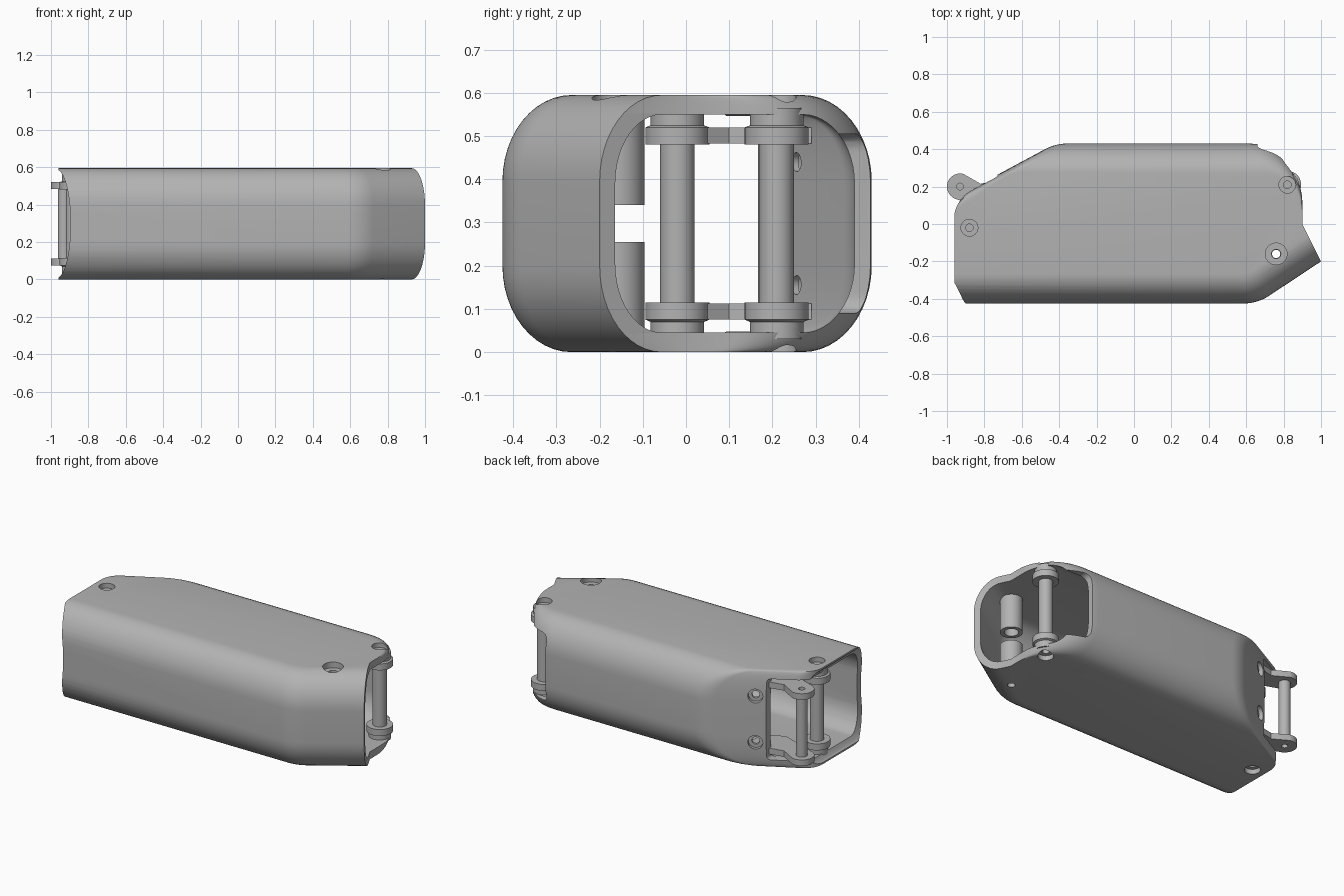
import bpy, bmesh, math
from mathutils import Vector, Matrix

cube = bpy.data.objects.get("Cube")
if cube:
    bpy.data.objects.remove(cube)

H = 0.595
grey = bpy.data.materials.new("plain grey")
grey.use_nodes = True
COLOR = (0.45, 0.45, 0.45, 1)
grey.diffuse_color = COLOR
grey.node_tree.nodes["Principled BSDF"].inputs["Base Color"].default_value = COLOR


def finish(name, bm):
    bmesh.ops.recalc_face_normals(bm, faces=bm.faces)
    mesh = bpy.data.meshes.new(name)
    bm.to_mesh(mesh)
    bm.free()
    mesh.materials.append(grey)
    obj = bpy.data.objects.new(name, mesh)
    bpy.context.collection.objects.link(obj)
    return obj


def activate(obj):
    bpy.ops.object.select_all(action='DESELECT')
    obj.select_set(True)
    bpy.context.view_layer.objects.active = obj


def smooth(obj):
    activate(obj)
    bpy.ops.object.shade_smooth_by_angle(angle=math.radians(32))


def cut(obj, cutter):
    activate(obj)
    mod = obj.modifiers.new("cut", 'BOOLEAN')
    mod.operation = 'DIFFERENCE'
    mod.solver = 'EXACT'
    mod.object = cutter
    bpy.ops.object.modifier_apply(modifier=mod.name)
    bpy.data.objects.remove(cutter)


# Plan corners: x, y, corner radius, how far the next wall leans in, open end
PLAN = [(-.96, -.425, 0, 1, False), (.66, -.425, .25, 1, False),
        (1.0, -.2, 0, 0, True), (.9, 0, 0, 0, True),
        (.9, .43, .28, 1, False), (-.42, .43, .25, .15, False),
        (-.96, .14, .2, 0, True)]


def ring(inset, wall, through):
    """Plan outline with every wall moved inward and its corners rounded."""
    n = len(PLAN)
    lines = []
    for i, (x, y, r, lean, is_end) in enumerate(PLAN):
        p, q = Vector((x, y)), Vector(PLAN[(i + 1) % n][:2])
        d = (q - p).normalized()
        move = -through if is_end else wall + inset * lean
        lines.append((p + Vector((-d.y, d.x)) * move, d))
    points = []
    for i in range(n):
        (a, d), (b, e) = lines[i - 1], lines[i]
        cross = d.x * e.y - d.y * e.x
        diff = b - a
        corner = a + d * ((diff.x * e.y - diff.y * e.x) / cross)
        r = PLAN[i][2]
        if r == 0 or (through and (PLAN[i][4] or PLAN[i - 1][4])):
            points.append(corner)
            continue
        r = max(r - wall - inset * .5, .02)
        turn = math.atan2(cross, d.dot(e))
        start = corner - d * (r * math.tan(turn / 2))
        centre = start + Vector((-d.y, d.x)) * r
        for k in range(13):
            points.append(centre + Matrix.Rotation(turn * k / 12, 2) @ (start - centre))
    return points


def body(name, low, high, round_x, round_z, wall, through):
    """Stack outlines whose inset follows a quarter ellipse at top and bottom."""
    steps = 12
    angles = [math.pi / 2 * k / steps for k in range(steps + 1)]
    levels = [(low + round_z * (1 - math.sin(a)), round_x * (1 - math.cos(a)))
              for a in reversed(angles)]
    levels += [(high - round_z * (1 - math.sin(a)), round_x * (1 - math.cos(a)))
               for a in angles]
    bm = bmesh.new()
    rows = [[bm.verts.new((p.x, p.y, z)) for p in ring(s, wall, through)]
            for z, s in levels]
    for a, b in zip(rows, rows[1:]):
        for i in range(len(a)):
            j = (i + 1) % len(a)
            bm.faces.new((a[i], a[j], b[j], b[i]))
    bm.faces.new(rows[0])
    bm.faces.new(rows[-1])
    return finish(name, bm)


def cylinder(name, centre, radius, depth, axis=(0, 0, 1), scale=(1, 1, 1)):
    bm = bmesh.new()
    turn = Vector((0, 0, 1)).rotation_difference(Vector(axis)).to_matrix().to_4x4()
    matrix = Matrix.Translation(centre) @ Matrix.Diagonal((*scale, 1)) @ turn
    bmesh.ops.create_cone(bm, cap_ends=True, segments=48, radius1=radius,
                          radius2=radius, depth=depth, matrix=matrix)
    return finish(name, bm)


def box(name, low, high, bevel):
    bm = bmesh.new()
    low, high = Vector(low), Vector(high)
    bmesh.ops.create_cube(bm, size=1, matrix=Matrix.Translation((low + high) / 2)
                          @ Matrix.Diagonal((*(high - low), 1)))
    bmesh.ops.bevel(bm, geom=bm.edges[:], offset=bevel, segments=5,
                    profile=.5, affect='EDGES')
    return finish(name, bm)


def lathe(name, x, y, profile, flip=False):
    """Revolve a closed radius/height profile about a vertical axis."""
    bm = bmesh.new()
    n = 40
    rows = []
    for k in range(n):
        a = math.tau * k / n
        rows.append([bm.verts.new((x + r * math.cos(a), y + r * math.sin(a),
                                   H - z if flip else z)) for r, z in profile])
    for k in range(n):
        a, b = rows[k], rows[(k + 1) % n]
        for i in range(len(profile)):
            j = (i + 1) % len(profile)
            bm.faces.new((a[i], b[i], b[j], a[j]))
    obj = finish(name, bm)
    smooth(obj)
    return obj


# Hollow housing, open at both ends
shell = body("housing_shell", 0, H, .16, .2, 0, 0)
cut(shell, body("cavity", .045, H - .045, .12, .16, .04, .12))
cut(shell, cylinder("end_hollow", (-.97, 0, H / 2), 1, 2, (0, 1, 0), (.075, 1, .29)))
cut(shell, box("rear_corner_window", (.66, .15, .09), (1.2, .6, H - .09), .04))
cut(shell, box("hinge_window", (-1.2, .0, .048), (-.73, .6, H - .048), .02))

# Pin recesses and post holes in the top and bottom
PINS = {"left": (.82, .21), "right": (-.88, -.02)}
for x, y in PINS.values():
    for z in (0, H):
        cut(shell, cylinder("recess", (x, y, z), .045, .12))
cut(shell, cylinder("post_recess", (.76, -.16, H), .058, .12))
cut(shell, cylinder("post_hole", (.76, -.16, 0), .022, .12))

# Stepped screw holes in the slanted rear wall
normal = Vector((-.29, .54, 0)).normalized()
for z in (.155, H - .155):
    spot = Vector((-.675, .288, z))
    cut(shell, cylinder("screw_hole", spot, .022, .2, normal))
    cut(shell, cylinder("screw_head_seat", spot + normal * .03, .042, .1, normal))
smooth(shell)

# Cross pins with stepped bosses
for side, (x, y) in PINS.items():
    smooth(cylinder(side + "_pin", (x, y, H / 2), .04, H - .2))
    for level, flip in (("upper", False), ("lower", True)):
        lathe(f"{side}_{level}_boss", x, y,
              [(.02, .48), (.074, .48), (.074, .52), (.062, .525),
               (.062, .565), (.02, .565)], flip)

# Screw posts that meet with a gap
lathe("upper_post", .76, -.16, [(.04, .34), (.064, .34), (.064, .56),
                                (.025, .56), (.025, .5), (.04, .5)])
lathe("lower_post", .76, -.16, [(.022, .02), (.064, .02), (.064, .255), (.022, .255)])


def hinge_arm(name, z):
    """Rounded ear that widens into a plate along the slanted wall."""
    bm = bmesh.new()
    centre, r = Vector((-.93, .2)), .07
    outline = []
    for k in range(25):
        a = math.radians(75 + 180 * k / 24)
        outline.append(centre + Vector((math.cos(a), math.sin(a))) * r)
    outline += [Vector((-.72, .05)), Vector((-.6, .1)), Vector((-.58, .29)),
                Vector((-.7, .24)), Vector((-.82, .215))]
    face = bm.faces.new([bm.verts.new((p.x, p.y, z)) for p in outline])
    up = bmesh.ops.extrude_face_region(bm, geom=[face])["geom"]
    bmesh.ops.translate(bm, vec=(0, 0, .037),
                        verts=[v for v in up if isinstance(v, bmesh.types.BMVert)])
    obj = finish(name, bm)
    cut(obj, cylinder("ear_hole", (-.93, .2, z), .018, .2))
    smooth(obj)


# Hinge arms and their pin
hinge_arm("upper_hinge_arm", .483)
hinge_arm("lower_hinge_arm", H - .52)
smooth(cylinder("hinge_pin", (-.93, .2, H / 2), .033, H - .22))
